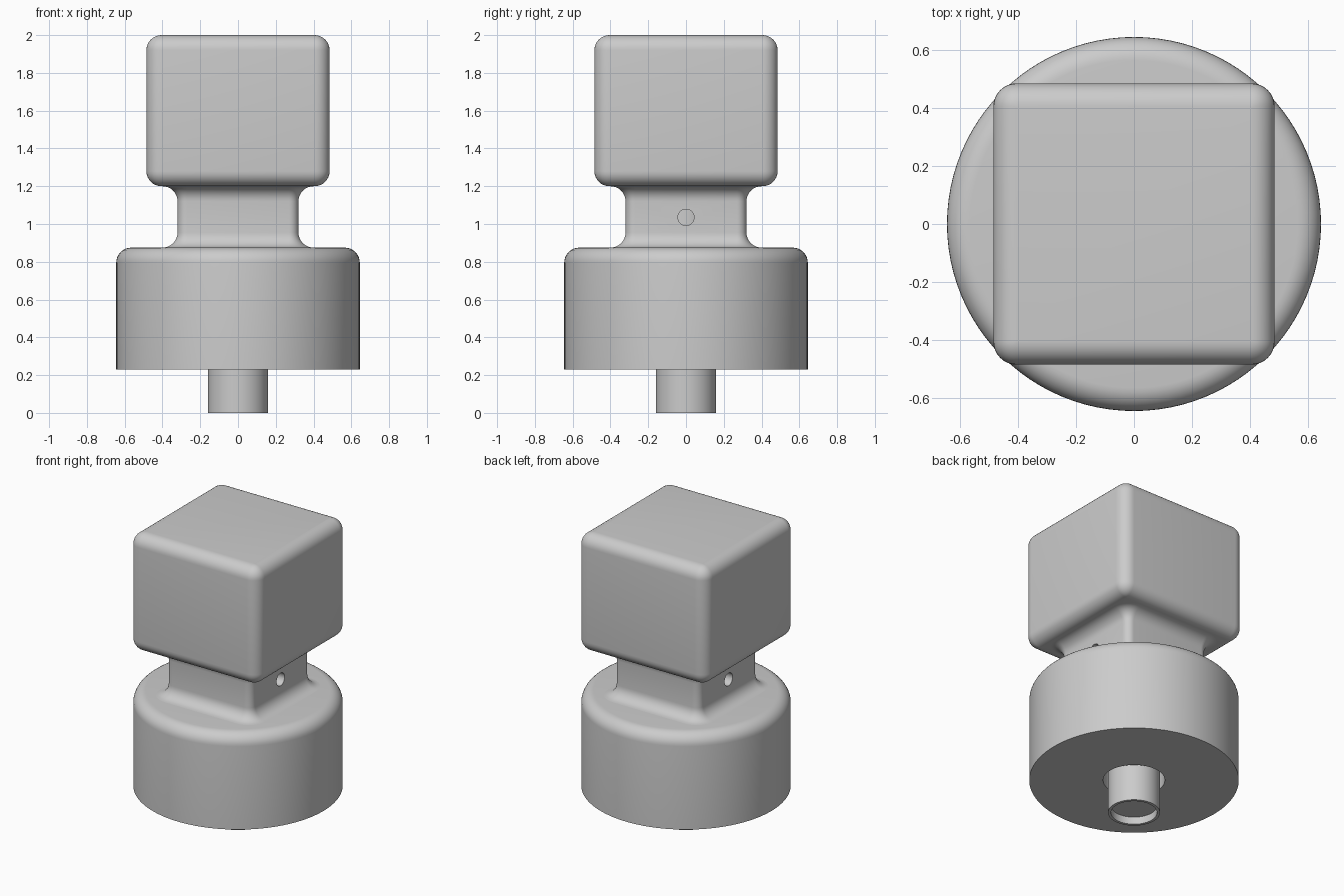
import bpy, bmesh
from math import sin, cos, pi

if "Cube" in bpy.data.objects:
    bpy.data.objects.remove(bpy.data.objects["Cube"])


def finish(name, verts, faces):
    mesh = bpy.data.meshes.new(name)
    mesh.from_pydata(verts, [], faces)
    bm = bmesh.new()
    bm.from_mesh(mesh)
    bmesh.ops.recalc_face_normals(bm, faces=bm.faces)
    bm.to_mesh(mesh)
    bm.free()
    obj = bpy.data.objects.new(name, mesh)
    bpy.context.collection.objects.link(obj)
    return obj


def smooth(obj, angle=0.6):
    bpy.ops.object.select_all(action='DESELECT')
    obj.select_set(True)
    bpy.context.view_layer.objects.active = obj
    bpy.ops.object.shade_smooth_by_angle(angle=angle)


def skin(name, rings, closed=False):
    """Join equal-length rings; cap the ends, or close into a tube."""
    n, m = len(rings[0]), len(rings)
    faces = []
    for i in range(m if closed else m - 1):
        a, b = i * n, (i + 1) % m * n
        faces += [(a + j, a + (j + 1) % n, b + (j + 1) % n, b + j) for j in range(n)]
    if not closed:
        faces += [tuple(range(n))[::-1], tuple(range((m - 1) * n, m * n))]
    return finish(name, [v for r in rings for v in r], faces)


def circle(r, z, n=96):
    return [(r * cos(2 * pi * i / n), r * sin(2 * pi * i / n), z) for i in range(n)]


def square(half, r, z, n=8):
    """Square ring with rounded corners."""
    c = half - r
    pts = []
    for q, (sx, sy) in enumerate([(1, 1), (-1, 1), (-1, -1), (1, -1)]):
        for i in range(n + 1):
            a = (q + i / n) * pi / 2
            pts.append((sx * c + r * cos(a), sy * c + r * sin(a), z))
    return pts


def arc(cx, cz, r, a0, a1, n=8):
    return [(cx + r * cos(a), cz + r * sin(a))
            for a in (pi / 180 * (a0 + (a1 - a0) * i / n) for i in range(n + 1))]


# Cube head and flared square neck, lofted together
neck = arc(0.40, 0.955, 0.08, 270, 180) + arc(0.40, 1.12, 0.08, 180, 90)
head = arc(0.405, 1.28, 0.08, -90, 0) + arc(0.405, 1.92, 0.08, 0, 90)
rings = [square(h, 0.05 + h - 0.32, z) for h, z in neck]
rings += [square(h, max(h - 0.405, 0.002), z) for h, z in head]
knob = skin("knob_head_and_neck", rings)

# Shaft bore and cross screw hole
bore = skin("bore_cutter", [circle(0.19, 0.80), circle(0.19, 1.13)])
screw = skin("screw_hole_cutter",
             [[(x, y, 1.035 + z) for y, z, _ in circle(0.043, 0, 32)] for x in (-0.6, 0.6)])
bpy.context.view_layer.objects.active = knob
for cutter in (bore, screw):
    mod = knob.modifiers.new("cut", 'BOOLEAN')
    mod.operation = 'DIFFERENCE'
    mod.solver = 'EXACT'
    mod.object = cutter
    bpy.ops.object.modifier_apply(modifier=mod.name)
    bpy.data.objects.remove(cutter)
smooth(knob)

# Round skirt with rounded shoulder and central bore
profile = [(0.19, 0.875), (0.19, 0.23), (0.645, 0.23)] + arc(0.565, 0.795, 0.08, 0, 90)
smooth(skin("round_base", [circle(r, z) for r, z in profile], closed=True))

# Shaft with shallow recess in its lower end
shaft = [(0.142, 0.05), (0.142, 0), (0.16, 0), (0.16, 1.11)]
smooth(skin("shaft", [circle(r, z, 64) for r, z in shaft]))
